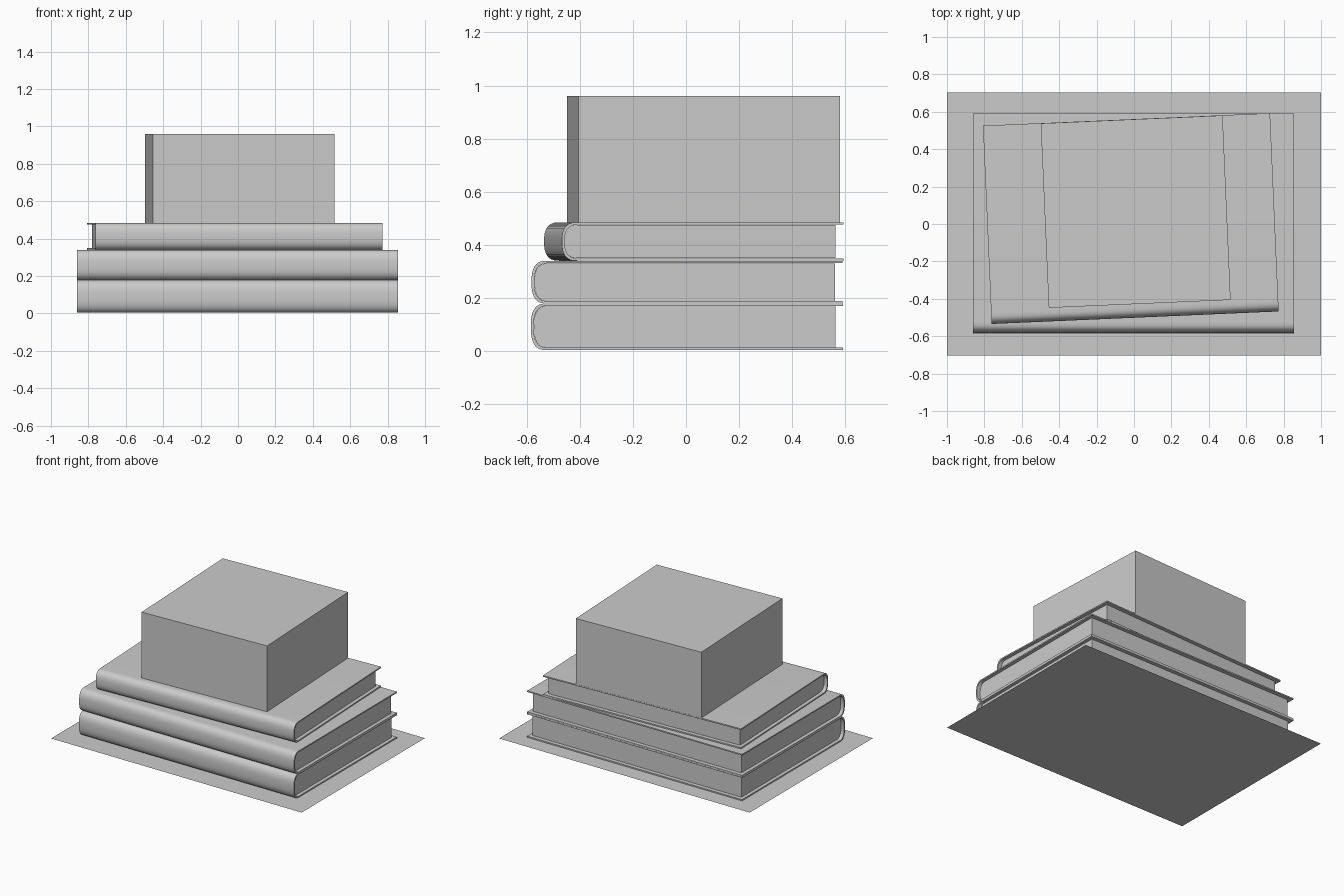
import bpy, bmesh, math
from mathutils import Matrix

if "Cube" in bpy.data.objects:
    bpy.data.objects.remove(bpy.data.objects["Cube"])

T = 0.009  # cover board thickness


def outline(depth, h, inset, end_gap, n=20):
    """U-shaped side profile (y, z): flat boards joined by a rounded spine."""
    half, hh = depth / 2, h / 2 - inset
    bulge = 0.058 - inset * 0.5
    y0 = -half + 0.058 + inset * 0.7
    pts = [(half - end_gap, -hh)]
    for i in range(n + 1):
        a = -math.pi / 2 + math.pi * i / n
        c, s = max(math.cos(a), 0.0), math.sin(a)
        pts.append((y0 - bulge * c ** 0.75, hh * math.copysign(abs(s) ** 0.75, s)))
    pts.append((half - end_gap, hh))
    return pts


def prism(name, rings, width, closed_shell):
    """Extrude a profile along x. Two rings make a shell, one makes a solid."""
    bm = bmesh.new()
    ends = [[[bm.verts.new((x, y, z)) for y, z in ring] for ring in rings]
            for x in (-width / 2, width / 2)]
    if closed_shell:
        n = len(rings[0])
        for k in (0, 1):
            o, i = ends[k]
            for j in range(n - 1):
                bm.faces.new((o[j], o[j + 1], i[j + 1], i[j]))
        loops = [e[0] + e[1][::-1] for e in ends]
    else:
        loops = [e[0] for e in ends]
        for loop in loops:
            bm.faces.new(loop)
    m = len(loops[0])
    for j in range(m):
        k = (j + 1) % m
        bm.faces.new((loops[0][j], loops[0][k], loops[1][k], loops[1][j]))
    bmesh.ops.recalc_face_normals(bm, faces=bm.faces)
    me = bpy.data.meshes.new(name)
    bm.to_mesh(me)
    bm.free()
    ob = bpy.data.objects.new(name, me)
    bpy.context.collection.objects.link(ob)
    bpy.ops.object.select_all(action='DESELECT')
    ob.select_set(True)
    bpy.context.view_layer.objects.active = ob
    bpy.ops.object.shade_smooth_by_angle(angle=math.radians(35))
    return ob


def book(name, width, depth, z0, z1, x=0, y=0, angle=0):
    h = z1 - z0
    cover = prism(name + "_cover",
                  [outline(depth, h, 0, 0), outline(depth, h, T, 0)], width, True)
    pages = prism(name + "_pages",
                  [outline(depth, h, T + 0.0005, 0.028)], width - 0.05, False)
    for ob in (cover, pages):
        ob.location = (x, y, (z0 + z1) / 2)
        ob.rotation_euler.z = math.radians(angle)


# Stack of three books
book("bottom_book", 1.716, 1.175, 0.004, 0.179, -0.003, 0.003)
book("middle_book", 1.716, 1.172, 0.179, 0.340, -0.003, 0.004)
book("top_book", 1.536, 1.061, 0.340, 0.485, -0.017, 0.029, 2.5)

# Box resting on the books
bpy.ops.mesh.primitive_cube_add(size=1, location=(0.009, 0.066, 0.7225))
box = bpy.context.object
box.name = "box"
box.scale = (0.973, 0.987, 0.475)
box.rotation_euler.z = math.radians(2.5)

# Flat base sheet
bpy.ops.mesh.primitive_plane_add(size=1)
base = bpy.context.object
base.name = "base_sheet"
base.scale = (2.0, 1.406, 1)
